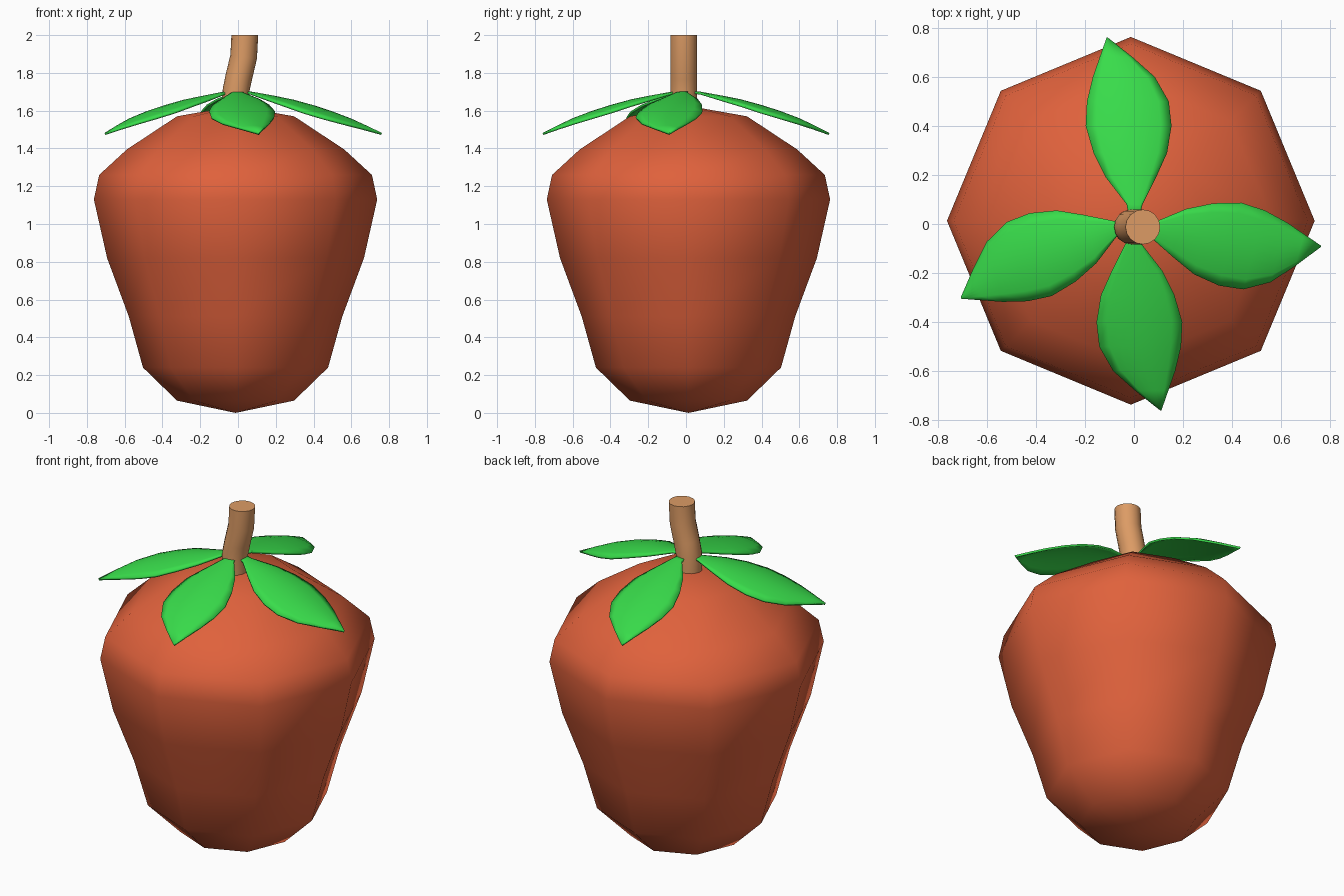
import bpy, bmesh, math
from mathutils import Matrix, Vector

if "Cube" in bpy.data.objects:
    bpy.data.objects.remove(bpy.data.objects["Cube"])

CX, CY = -0.013, 0.013


def material(name, rgb):
    m = bpy.data.materials.new(name)
    m.diffuse_color = (*rgb, 1)
    m.use_nodes = True
    m.node_tree.nodes["Principled BSDF"].inputs["Base Color"].default_value = m.diffuse_color
    return m


def make_object(name, bm, mat, angle):
    bmesh.ops.recalc_face_normals(bm, faces=bm.faces)
    mesh = bpy.data.meshes.new(name)
    bm.to_mesh(mesh)
    bm.free()
    obj = bpy.data.objects.new(name, mesh)
    bpy.context.collection.objects.link(obj)
    mesh.materials.append(mat)
    bpy.ops.object.select_all(action='DESELECT')
    obj.select_set(True)
    bpy.context.view_layer.objects.active = obj
    bpy.ops.object.shade_smooth_by_angle(angle=math.radians(angle))
    return obj


def loft(bm, rings):
    rows = [[bm.verts.new(p) for p in ring] for ring in rings]
    n = len(rows[0])
    for a, b in zip(rows, rows[1:]):
        for i in range(n):
            j = (i + 1) % n
            bm.faces.new((a[i], a[j], b[j], b[i]))
    return rows


def ring(x, y, z, r, n, tilt=0.0):
    # tilt leans the ring about the y axis
    return [(x + r * math.cos(t) * math.cos(tilt), y + r * math.sin(t),
             z - r * math.cos(t) * math.sin(tilt))
            for t in (2 * math.pi * i / n for i in range(n))]


red = material("fruit_red", (0.74, 0.12, 0.045))
green = material("leaf_green", (0.04, 0.72, 0.07))
brown = material("stem_brown", (0.72, 0.33, 0.13))

# Fruit body: eight-sided lathe with a point at each pole
profile = [(0.31, 0.065), (0.49, 0.24), (0.565, 0.51), (0.68, 0.82), (0.75, 1.13),
           (0.722, 1.26), (0.575, 1.395), (0.31, 1.57)]
bm = bmesh.new()
rows = loft(bm, [ring(CX, CY, z, r, 8) for r, z in profile])
for row, z in ((rows[0], 0.0), (rows[-1], 1.625)):
    pole = bm.verts.new((CX, CY, z))
    for i in range(8):
        bm.faces.new((row[i], row[(i + 1) % 8], pole))
make_object("fruit_body", bm, red, 80)

# Bent stem
path = [(-0.012, 1.58, 0.0), (-0.01, 1.71, 0.1), (0.005, 1.78, 0.2),
        (0.03, 1.885, 0.15), (0.036, 2.0, 0.0)]
bm = bmesh.new()
rows = loft(bm, [ring(x, -0.012, z, 0.071, 16, t) for x, z, t in path])
bm.faces.new(rows[0])
bm.faces.new(rows[-1])
make_object("stem", bm, brown, 50)

# Leaf stations: distance out, left edge, right edge, height of midrib, dome
stations = [(0.02, -0.02, 0.02, 1.705, 0.0), (0.08, -0.03, 0.035, 1.70, 0.004),
            (0.19, -0.115, 0.09, 1.68, 0.018), (0.29, -0.165, 0.135, 1.66, 0.028),
            (0.40, -0.197, 0.153, 1.63, 0.034), (0.50, -0.192, 0.142, 1.598, 0.032),
            (0.60, -0.168, 0.085, 1.56, 0.024), (0.68, -0.14, -0.005, 1.522, 0.012),
            (0.76, -0.112, -0.106, 1.482, 0.0)]
ACROSS = 8


def leaf(name, degrees):
    turn = Matrix.Rotation(math.radians(degrees), 4, 'Z')
    bm = bmesh.new()
    grid = []
    for d, left, right, z, dome in stations:
        row = []
        for i in range(ACROSS + 1):
            u = i / ACROSS
            drop = dome * (2 * u - 1) ** 2
            row.append(bm.verts.new(turn @ Vector((left + (right - left) * u, d, z - drop))))
        grid.append(row)
    for a, b in zip(grid, grid[1:]):
        for i in range(ACROSS):
            bm.faces.new((a[i], a[i + 1], b[i + 1], b[i]))
    obj = make_object(name, bm, green, 60)
    thick = obj.modifiers.new("thickness", 'SOLIDIFY')
    thick.thickness = 0.012
    thick.offset = -1


for name, degrees in (("leaf_back", 0), ("leaf_left", 105),
                      ("leaf_front", 180), ("leaf_right", -105)):
    leaf(name, degrees)
